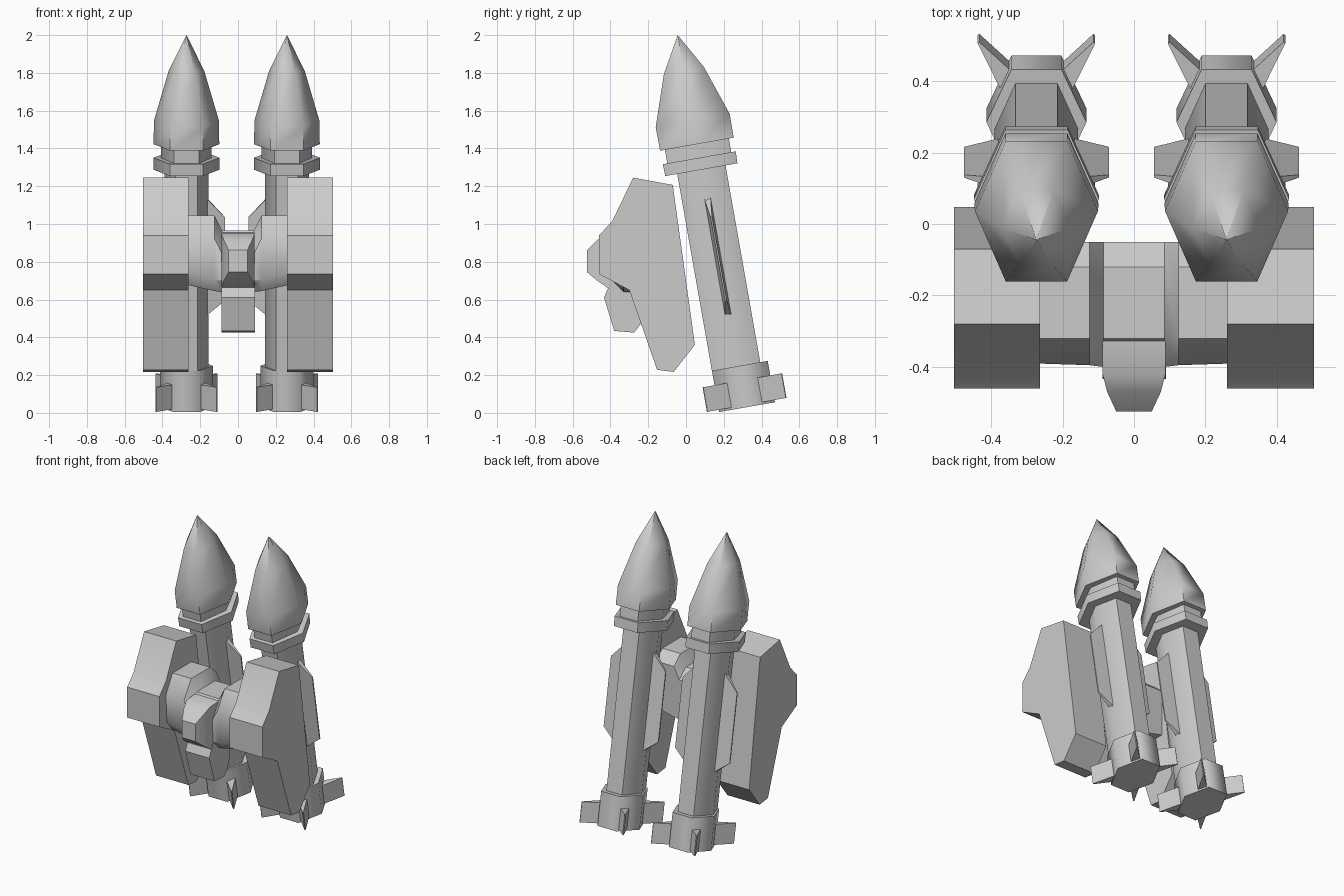
import bpy, math
from mathutils import Vector

if "Cube" in bpy.data.objects:
    bpy.data.objects.remove(bpy.data.objects["Cube"])

TILT = math.radians(10)


def loft(name, rings, angle=40):
    """Skin a list of equal-length point rings and cap both ends."""
    n = len(rings[0])
    verts = [p for r in rings for p in r]
    faces = [(a * n + i, a * n + (i + 1) % n, (a + 1) * n + (i + 1) % n, (a + 1) * n + i)
             for a in range(len(rings) - 1) for i in range(n)]
    faces += [tuple(range(n))[::-1], tuple(range((len(rings) - 1) * n, len(rings) * n))]
    me = bpy.data.meshes.new(name)
    me.from_pydata(verts, [], faces)
    ob = bpy.data.objects.new(name, me)
    bpy.context.collection.objects.link(ob)
    bpy.ops.object.select_all(action='DESELECT')
    ob.select_set(True)
    bpy.context.view_layer.objects.active = ob
    bpy.ops.object.mode_set(mode='EDIT')
    bpy.ops.mesh.select_all(action='SELECT')
    bpy.ops.mesh.normals_make_consistent(inside=False)
    bpy.ops.object.mode_set(mode='OBJECT')
    bpy.ops.object.shade_smooth_by_angle(angle=math.radians(angle))
    return ob


def hexagon(rx, apothem, s, cv=0.0):
    """Flattened hexagon, flats facing front and back."""
    ry = apothem / math.cos(math.pi / 6)
    return [(rx * math.cos(i * math.pi / 3), cv + ry * math.sin(i * math.pi / 3), s) for i in range(6)]


def slab(name, profile, x0, x1):
    """Side (y, z) profile extruded across x."""
    return loft(name, [[(x, y, z) for y, z in profile] for x in (x0, x1)])


def missile(side, cx):
    parts = []
    # body pieces: (rx, apothem, height, centre offset)
    sections = {
        "tail_block": [(.14, .15, -.004, .02), (.14, .15, .218, .02)],
        "tube": [(.117, .13, .15), (.117, .13, 1.36)],
        "collar": [(.175, .194, 1.276), (.175, .196, 1.34)],
        "neck": [(.134, .172, 1.33), (.134, .172, 1.43)],
        "nose": [(.174, .198, 1.413), (.172, .199, 1.54), (.094, .108, 1.808), (.001, .001, 1.998)],
    }
    for name, rings in sections.items():
        parts.append(loft(f"{name}_{side}", [hexagon(*r) for r in rings], 65))
    for sx in (-1, 1):
        # long side wing, tapering to a thin edge
        root = [(1.14, .024), (1.14, -.014), (.48, -.014), (.48, .024)]
        tip = [(1.02, .012), (1.02, .004), (.57, .004), (.57, .012)]
        parts.append(loft(f"wing_{side}", [[(sx * .09, v, s) for s, v in root],
                                           [(sx * .203, v, s) for s, v in tip]]))
        # diagonal tail fins
        for sv in (-1, 1):
            p0, p1 = Vector((sx * .06, .02 + sv * .075)), Vector((sx * .162, .02 + sv * .212))
            d = (p1 - p0).normalized()
            side_dir = Vector((-d.y, d.x))
            rings = []
            for p, t in ((p0, .035), (p1, .003)):
                a, b = p + side_dir * t, p - side_dir * t
                rings.append([(a.x, a.y, .008), (b.x, b.y, .008), (b.x, b.y, .14), (a.x, a.y, .14)])
            parts.append(loft(f"tail_fin_{side}", rings))
    for ob in parts:
        ob.location = (cx, .303, .031)
        ob.rotation_euler = (TILT, 0, 0)


missile("left", -.273)
missile("right", .259)

# side pods
pod = [(-.28, 1.245), (-.07, 1.207), (.047, .36), (-.065, .217), (-.153, .228),
       (-.30, .65), (-.46, .735), (-.46, .94), (-.39, 1.016)]
slab("pod_left", pod, -.503, -.263)
slab("pod_right", pod, .26, .503)


# crossbar, pinched at the middle
def bar_ring(x, top, bottom, front):
    return [(x, y, z) for y, z in ((-.05, top - .06), (-.12, top), (-.32, top), (front, top - .12),
                                   (front + .01, bottom + .06), (-.33, bottom), (-.05, bottom))]


loft("crossbar", [bar_ring(-.28, 1.045, .68, -.39), bar_ring(-.125, 1.045, .645, -.395),
                  bar_ring(-.085, .965, .64, -.40), bar_ring(.085, .965, .64, -.40),
                  bar_ring(.125, 1.045, .645, -.395), bar_ring(.28, 1.045, .68, -.39)])

# front buckle, narrowing forward
loft("buckle", [[(-w, y, z0), (w, y, z0), (w, y, z1), (-w, y, z1)]
                for w, y, z0, z1 in ((.088, -.30, .65, .955), (.088, -.42, .665, .95),
                                     (.075, -.47, .70, .915), (.05, -.524, .745, .862))])

# hanging block below the buckle
slab("lower_block", [(-.40, .69), (-.434, .61), (-.38, .434), (-.275, .425),
                     (-.225, .49), (-.20, .69)], -.088, .09)
